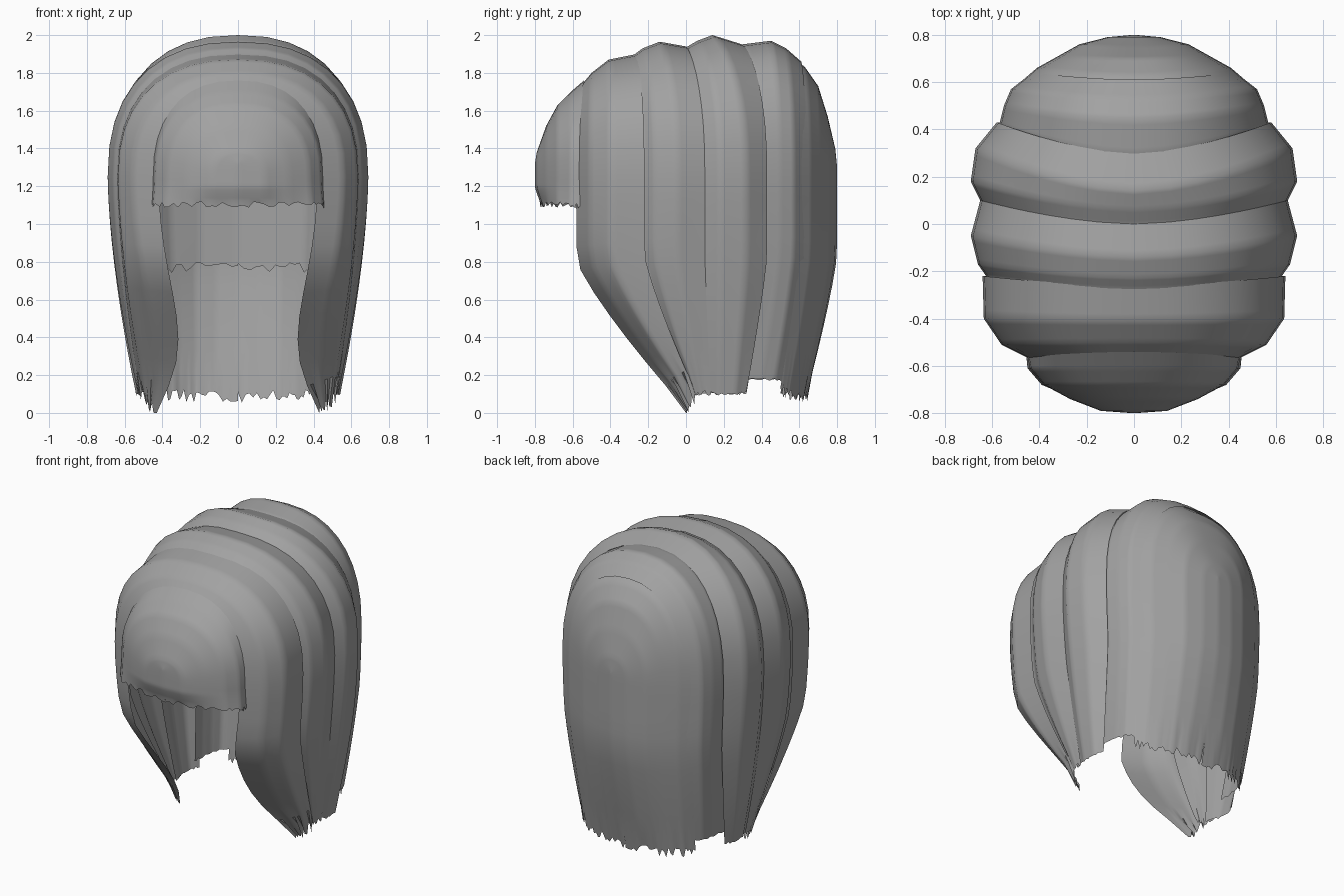
import bpy, bmesh, math, random

random.seed(4)
grey = bpy.data.materials.new("hair grey")
grey.diffuse_color = (0.36, 0.36, 0.36, 1)

MID = 1.25          # height where the crown arch turns into the hanging side
UP, DOWN = 9, 10    # steps on the arch and on the hanging side


def half_arch(r, dip, hem):
    """Points from crown to hem on the +x side.
    r = crown y, side y, half width, crown z, hem y, hem x, hem z"""
    yc, ys, w, zt, yh, hx, hz = r
    pts = []
    for k in range(UP + 1):
        t = math.pi / 2 * k / UP
        s, c = math.sin(t) ** 0.85, math.cos(t) ** 0.85 if k < UP else 0.0
        pts.append((w * s, yc + (ys - yc) * s ** 1.7, MID + (zt - MID) * c))
    for k in range(1, DOWN + 1):
        f = k / DOWN
        x = w + (hx - w) * f ** 1.6 - dip * math.sin(math.pi * f * f)
        g = max(0.0, (f - 0.36) / 0.64) ** 1.2
        z = MID + (hz - MID) * f
        if k == DOWN:
            z = max(0.0, z + hem)
        pts.append((x, ys + (yh - ys) * g, z))
    return pts


def lock(name, rails, per=5, jag=0.05, dip=0.0):
    """Loft a band of hair through rails listed front to back."""
    bm = bmesh.new()
    rows = []
    n = (len(rails) - 1) * per
    for i in range(n + 1):
        a = min(i // per, len(rails) - 2)
        f = i / per - a
        r = [p + (q - p) * f for p, q in zip(rails[a], rails[a + 1])]
        d = dip * max(0.0, 1 - 1.6 * i / n)
        right = half_arch(r, d, random.uniform(-jag, jag * 0.4))
        left = half_arch(r, d, random.uniform(-jag, jag * 0.4))
        line = [(-x, y, z) for x, y, z in reversed(left)] + right[1:]
        rows.append([bm.verts.new(p) for p in line])
    for a, b in zip(rows, rows[1:]):
        for j in range(len(a) - 1):
            bm.faces.new((a[j], a[j + 1], b[j + 1], b[j]))
    # close the middle seam of panels that end in a zero-width rail
    bmesh.ops.remove_doubles(bm, verts=bm.verts, dist=0.0005)
    me = bpy.data.meshes.new(name)
    bm.to_mesh(me)
    bm.free()
    me.materials.append(grey)
    ob = bpy.data.objects.new(name, me)
    bpy.context.collection.objects.link(ob)
    bpy.ops.object.select_all(action='DESELECT')
    ob.select_set(True)
    bpy.context.view_layer.objects.active = ob
    bpy.ops.object.shade_smooth_by_angle(angle=math.radians(50))


# blunt fringe over the forehead
lock("fringe", [
    (-0.80, -0.80, 0.0, 1.32, -0.77, 0.0, 1.11),
    (-0.79, -0.79, 0.14, 1.38, -0.76, 0.14, 1.11),
    (-0.74, -0.74, 0.27, 1.52, -0.73, 0.27, 1.11),
    (-0.68, -0.68, 0.38, 1.63, -0.68, 0.39, 1.11),
    (-0.61, -0.61, 0.44, 1.70, -0.61, 0.45, 1.10),
    (-0.54, -0.56, 0.45, 1.76, -0.56, 0.455, 1.11)], jag=0.025)

# front band whose long sides sweep back to a point
lock("front_band", [
    (-0.55, -0.58, 0.42, 1.74, 0.00, 0.43, 0.02),
    (-0.50, -0.51, 0.56, 1.80, 0.01, 0.46, 0.05),
    (-0.41, -0.40, 0.635, 1.87, 0.02, 0.49, 0.08),
    (-0.26, -0.22, 0.64, 1.90, 0.05, 0.52, 0.11)], jag=0.06, dip=0.11)

# second band, tucked under the front one
lock("second_band", [
    (-0.36, -0.33, 0.60, 1.85, 0.00, 0.49, 0.14),
    (-0.27, -0.22, 0.625, 1.90, 0.03, 0.50, 0.13),
    (-0.23, -0.17, 0.66, 1.93, 0.05, 0.52, 0.11),
    (-0.14, -0.05, 0.69, 1.965, 0.08, 0.53, 0.11),
    (0.00, 0.10, 0.65, 1.94, 0.13, 0.53, 0.11)], jag=0.02)

# crown band, the tallest
lock("crown_band", [
    (-0.10, -0.01, 0.61, 1.90, 0.07, 0.51, 0.11),
    (0.00, 0.08, 0.64, 1.935, 0.12, 0.52, 0.11),
    (0.06, 0.18, 0.69, 1.97, 0.17, 0.54, 0.10),
    (0.14, 0.32, 0.67, 2.00, 0.26, 0.54, 0.10),
    (0.30, 0.43, 0.58, 1.95, 0.32, 0.51, 0.11)], jag=0.01)

# rear side band with a higher hem
lock("rear_side_band", [
    (0.20, 0.33, 0.55, 1.90, 0.24, 0.49, 0.18),
    (0.29, 0.42, 0.57, 1.95, 0.31, 0.49, 0.18),
    (0.45, 0.50, 0.55, 1.97, 0.40, 0.48, 0.18),
    (0.53, 0.57, 0.52, 1.93, 0.47, 0.46, 0.18),
    (0.61, 0.64, 0.43, 1.86, 0.53, 0.40, 0.17)], jag=0.01)

# rounded panel down the back of the head
lock("back_panel", [
    (0.56, 0.60, 0.48, 1.89, 0.50, 0.42, 0.13),
    (0.63, 0.66, 0.41, 1.83, 0.55, 0.37, 0.11),
    (0.70, 0.71, 0.32, 1.73, 0.59, 0.30, 0.11),
    (0.75, 0.76, 0.23, 1.57, 0.62, 0.22, 0.10),
    (0.79, 0.79, 0.11, 1.40, 0.64, 0.12, 0.10),
    (0.80, 0.80, 0.0, 1.30, 0.64, 0.0, 0.10)], per=6, jag=0.05)

# short layer hidden under the back
lock("inner_back_layer", [
    (0.42, 0.46, 0.46, 1.82, 0.46, 0.44, 0.78),
    (0.52, 0.54, 0.36, 1.74, 0.54, 0.35, 0.78),
    (0.60, 0.60, 0.20, 1.55, 0.60, 0.20, 0.78),
    (0.62, 0.62, 0.0, 1.30, 0.62, 0.0, 0.78)], per=6, jag=0.04)
